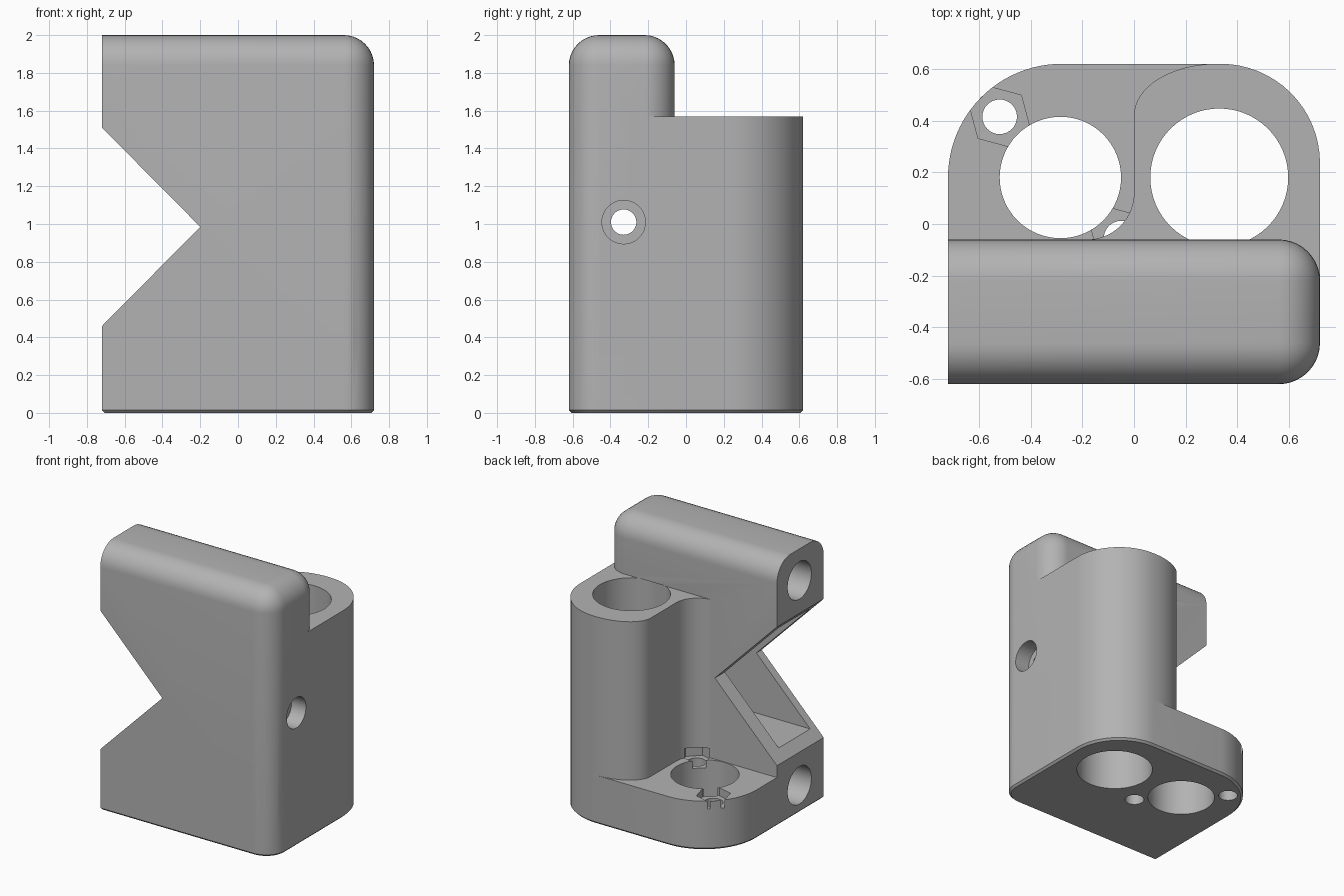
import bpy, bmesh
from math import sin, cos, radians
from mathutils import Matrix

if "Cube" in bpy.data.objects:
    bpy.data.objects.remove(bpy.data.objects["Cube"], do_unlink=True)

grey = bpy.data.materials.new("plain grey")
grey.use_nodes = True
grey.diffuse_color = (0.45, 0.45, 0.45, 1)
grey.node_tree.nodes["Principled BSDF"].inputs["Base Color"].default_value = grey.diffuse_color

L, F, B = 0.72, 0.62, -0.06          # half width, half depth, rear of the slab
BEARING, NUT = (0.33, 0.18), (-0.285, 0.18)
ROD_Y, MID_Z = -0.33, 0.985
BASE_TOP, BEARING_TOP = 0.37, 1.57


def finish(bm, name):
    bmesh.ops.recalc_face_normals(bm, faces=bm.faces)
    mesh = bpy.data.meshes.new(name)
    bm.to_mesh(mesh)
    bm.free()
    mesh.materials.append(grey)
    ob = bpy.data.objects.new(name, mesh)
    bpy.context.collection.objects.link(ob)
    return ob


def arc(cx, cy, rx, ry, start, end, steps=16):
    angles = [radians(start + (end - start) * i / steps) for i in range(steps + 1)]
    return [(cx + rx * cos(a), cy + ry * sin(a)) for a in angles]


def prism(name, outline, low, high, chamfer=0):
    bm = bmesh.new()
    face = bm.faces.new([bm.verts.new((x, y, low)) for x, y in outline])
    made = bmesh.ops.extrude_face_region(bm, geom=[face])["geom"]
    top = [v for v in made if isinstance(v, bmesh.types.BMVert)]
    bmesh.ops.translate(bm, verts=top, vec=(0, 0, high - low))
    if chamfer:
        edges = [e for e in bm.edges if all(v.co.z < low + 0.001 for v in e.verts)]
        bmesh.ops.bevel(bm, geom=edges, offset=chamfer, segments=1, affect='EDGES')
    return finish(bm, name)


def box(name, low, high):
    return prism(name, [(low[0], low[1]), (high[0], low[1]),
                        (high[0], high[1]), (low[0], high[1])], low[2], high[2])


def disc(centre, radius, sides=64, turn=0):
    return arc(*centre, radius, radius, turn, turn + 360, sides)[:-1]


def bore_x(name, y, z, radius, low, high):
    ob = prism(name, disc((0, 0), radius), low, high)
    ob.data.transform(Matrix.Translation((0, y, z)) @ Matrix.Rotation(radians(90), 4, 'Y'))
    return ob


def combine(target, tool, operation):
    mod = target.modifiers.new(operation.lower(), 'BOOLEAN')
    mod.operation, mod.object, mod.solver = operation, tool, 'EXACT'
    bpy.context.view_layer.objects.active = target
    bpy.ops.object.modifier_apply(modifier=mod.name)
    bpy.data.objects.remove(tool, do_unlink=True)


# Upright slab, rounded everywhere but the bottom and the notched end
slab = box("slab", (-L, -F, 0.02), (L, B, 2))
bm = bmesh.new()
bm.from_mesh(slab.data)
rounded = []
for e in bm.edges:
    a, b = e.verts
    on_top = a.co.z > 1.9 and b.co.z > 1.9
    on_right = a.co.x > 0.7 and b.co.x > 0.7
    on_left = a.co.x < -0.7 and b.co.x < -0.7
    on_bottom = a.co.z < 0.1 and b.co.z < 0.1
    if (on_top or on_right) and not on_left and not on_bottom:
        rounded.append(e)
bmesh.ops.bevel(bm, geom=rounded, offset=0.16, segments=10, profile=0.5, affect='EDGES')
bm.to_mesh(slab.data)
bm.free()

# Base plate under the whole footprint
rear_right = arc(0.335, 0.235, 0.385, 0.385, 0, 90)
front_right = arc(L - 0.16, -F + 0.16, 0.16, 0.16, -90, 0, 10)
base = prism("bracket_body", [(-L, -F)] + front_right + rear_right
             + arc(-0.28, 0.18, 0.44, 0.44, 90, 180, 24), 0, BASE_TOP, 0.015)

# Bearing column with a curved fillet running into the slab
column = prism("bearing_column", rear_right + arc(0.32, 0.42, 0.32, 0.2, 90, 180)[1:]
               + arc(-0.18, 0.12, 0.18, 0.18, 0, -90) + [(-0.18, -0.3), (L, -0.3)],
               0.1, BEARING_TOP)
body = base
for part in (slab, column):
    combine(body, part, 'UNION')

# Vertical bores, and hexagonal pockets around the two small screw holes
cutters = [prism("bearing_bore", disc(BEARING, 0.267), -0.1, BEARING_TOP + 0.001),
           prism("nut_bore", disc(NUT, 0.235), -0.1, BASE_TOP + 0.1)]
for side in (-1, 1):
    spot = (NUT[0] + side * 0.235, NUT[1] - side * 0.235)
    cutters += [prism("screw_hole", disc(spot, 0.067, 32), -0.1, BASE_TOP),
                prism("hex_pocket", disc(spot, 0.118, 6, 45), 0.31, BASE_TOP + 0.07)]

# Horizontal rod sockets, belt cavity and tensioner hole
for offset in (-0.776, 0.776):
    cutters.append(bore_x("rod_socket", ROD_Y, MID_Z + offset, 0.142, -1, 0.64))
cutters += [box("belt_cavity", (-0.9, -0.557, 0.53), (0.5, -0.18, 1.44)),
            bore_x("tension_hole", ROD_Y, 1.01, 0.067, 0.4, 0.8),
            bore_x("tension_counterbore", ROD_Y, 1.01, 0.115, 0.6, 0.8)]

# Side notch shaped like a sideways V
notch = prism("notch", [(-0.2, 0), (-0.92, 0.727), (-0.92, -0.727)], -1, 0.2)
notch.data.transform(Matrix.Translation((0, -0.3, MID_Z)) @ Matrix.Rotation(radians(90), 4, 'X'))
notch.data.transform(Matrix.Translation((0, -0.3, 0)))
cutters.append(notch)

for cutter in cutters:
    combine(body, cutter, 'DIFFERENCE')

bpy.ops.object.select_all(action='DESELECT')
body.select_set(True)
bpy.context.view_layer.objects.active = body
bpy.ops.object.shade_smooth_by_angle(angle=radians(30))
